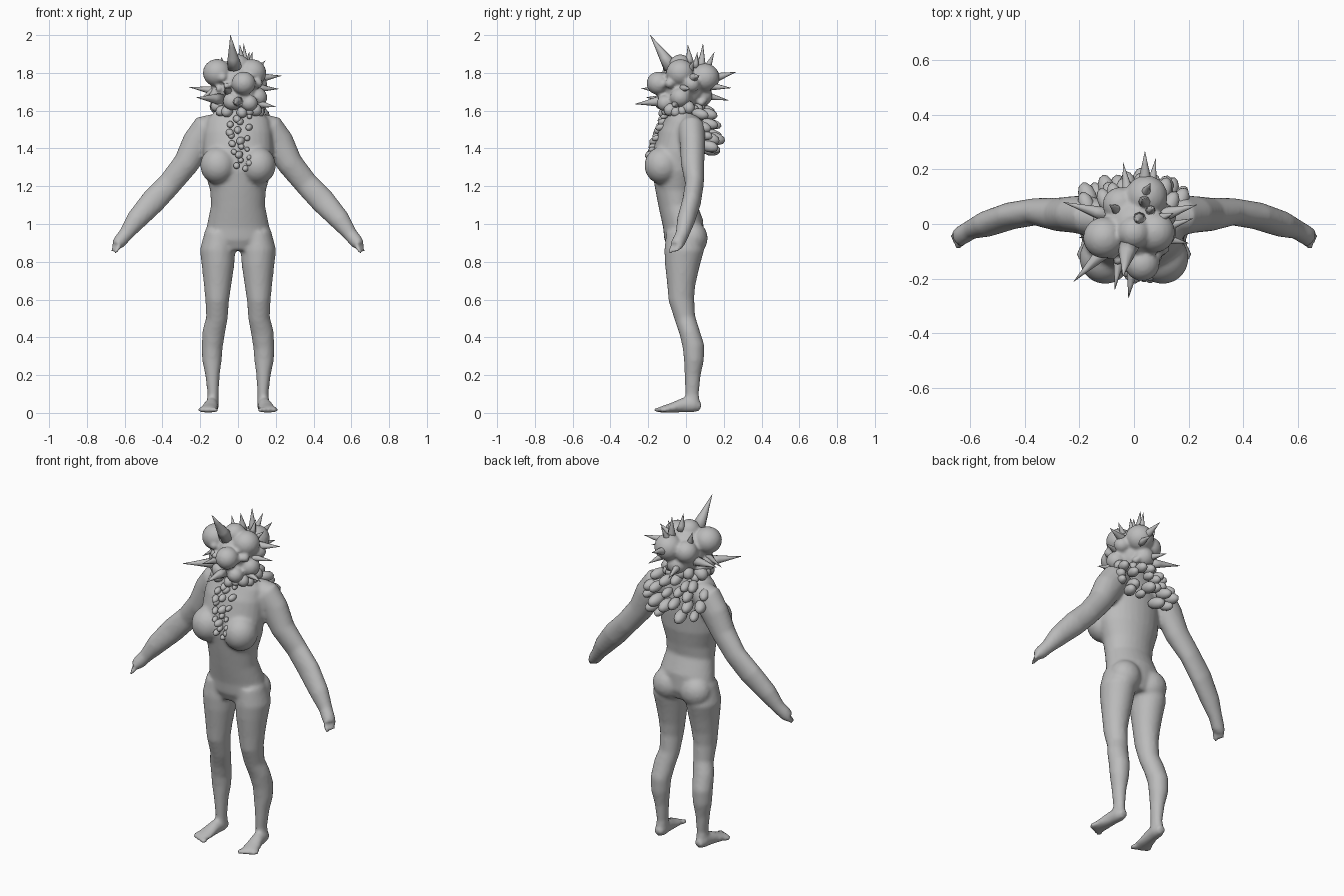
import bpy, bmesh, math, random
from mathutils import Vector, Matrix

random.seed(4)
skin = bpy.data.materials.new("grey_skin")
skin.diffuse_color = (0.5, 0.5, 0.5, 1)


def tube(bm, pts, ref=(0, 1, 0), n=20):
    """Loft of elliptical rings; each point is x, y, z, radius across, radius along ref."""
    pos = [Vector(p[:3]) for p in pts]
    rings = []
    for i, p in enumerate(pts):
        t = (pos[min(i + 1, len(pos) - 1)] - pos[max(i - 1, 0)]).normalized()
        u = Vector(ref)
        u = (u - t * u.dot(t)).normalized()
        v = t.cross(u)
        rings.append([bm.verts.new(pos[i] + v * p[3] * math.cos(a) + u * p[4] * math.sin(a))
                      for a in (2 * math.pi * k / n for k in range(n))])
    for a, b in zip(rings, rings[1:]):
        for k in range(n):
            bm.faces.new((a[k], a[(k + 1) % n], b[(k + 1) % n], b[k]))
    bm.faces.new(rings[0][::-1])
    bm.faces.new(rings[-1])


def blob(bm, c, r, axis=(0, 0, 1), sub=3):
    """Ellipsoid at c with radii r, its local z turned to axis."""
    rot = Vector(axis).to_track_quat('Z', 'Y').to_matrix().to_4x4()
    m = Matrix.Translation(c) @ rot @ Matrix.Diagonal((*r, 1))
    bmesh.ops.create_icosphere(bm, subdivisions=sub, radius=1, matrix=m)


def spike(bm, base, tip, r):
    """Slightly bulging, tapering horn."""
    b, t = Vector(base), Vector(tip)
    d = t - b
    ref = (1, 0, 0) if abs(d.x) < 0.7 * d.length else (0, 0, 1)
    tube(bm, [(*(b + d * f), r * s, r * s)
              for f, s in ((0, 1.2), (.3, .85), (.65, .42), (1, .03))], ref, 8)


def finish(name, bm, voxel=None, smooth=3):
    bmesh.ops.recalc_face_normals(bm, faces=bm.faces)
    for f in bm.faces:
        f.smooth = True
    me = bpy.data.meshes.new(name)
    bm.to_mesh(me)
    bm.free()
    me.materials.append(skin)
    ob = bpy.data.objects.new(name, me)
    bpy.context.collection.objects.link(ob)
    if voxel:
        m = ob.modifiers.new("fuse", 'REMESH')
        m.mode, m.voxel_size, m.use_smooth_shade = 'VOXEL', voxel, True
        s = ob.modifiers.new("soften", 'SMOOTH')
        s.factor, s.iterations = 0.5, smooth
    return ob


# Body: torso, limbs, breasts and buttocks fused into one skin
bm = bmesh.new()
tube(bm, [(0, -.01, .86, .12, .08), (0, -.01, .92, .18, .105), (0, -.015, 1.0, .163, .108),
          (0, -.045, 1.1, .143, .10), (0, -.05, 1.18, .148, .112), (0, -.05, 1.28, .178, .13),
          (0, -.045, 1.38, .185, .13), (0, -.03, 1.48, .18, .115), (0, -.02, 1.55, .165, .09),
          (0, -.02, 1.60, .12, .075), (0, -.02, 1.68, .09, .075)], n=28)
for s in (1, -1):
    blob(bm, (s * .105, -.125, 1.31), (.095, .095, .10))
    blob(bm, (s * .09, .035, .925), (.09, .08, .09))
    # leg
    tube(bm, [(s * .10, -.015, .96, .075, .09), (s * .108, -.01, .86, .094, .105),
              (s * .106, -.02, .78, .086, .092), (s * .108, -.025, .68, .073, .075),
              (s * .11, -.025, .6, .063, .068), (s * .112, -.005, .5, .057, .055),
              (s * .128, .018, .43, .06, .054), (s * .137, .04, .35, .056, .058),
              (s * .138, .042, .28, .052, .053), (s * .135, .035, .2, .038, .043),
              (s * .132, .032, .1, .029, .036), (s * .135, .035, .03, .034, .042)])
    # foot and toes
    tube(bm, [(s * .132, .078, .03, .022, .02), (s * .135, .04, .042, .036, .04),
              (s * .142, -.02, .04, .036, .038), (s * .152, -.08, .026, .045, .025),
              (s * .158, -.125, .019, .048, .018)], (0, 0, 1))
    for k in range(5):
        blob(bm, (s * (.118 + .02 * k), -.147 + .009 * k, .016), (.012, .026, .015))
    # arm and hand
    tube(bm, [(s * .10, .02, 1.53, .06, .06), (s * .165, .03, 1.50, .084, .072),
              (s * .215, .035, 1.43, .082, .068), (s * .275, .035, 1.32, .069, .062),
              (s * .36, .045, 1.215, .064, .05), (s * .45, .03, 1.12, .067, .05),
              (s * .54, .0, 1.02, .055, .048), (s * .595, -.02, .945, .038, .036),
              (s * .628, -.04, .905, .036, .036), (s * .645, -.052, .885, .026, .036)])
    for k in range(4):
        blob(bm, (s * (.655 - .006 * k), -.035 - .015 * k, .877 - .004 * k),
             (.011, .011, .03), (s * .6, -.25, -.75))
finish("body", bm, .011, 4)

# Head: lumpy skull with fused swollen lobes
bm = bmesh.new()
blob(bm, (0, -.01, 1.73), (.115, .12, .13))
for c, r in (((-.11, -.05, 1.80), .076), ((.03, -.145, 1.745), .064), ((.045, .1, 1.775), .078),
             ((.075, -.03, 1.80), .075), ((.1, -.03, 1.67), .055), ((-.1, -.04, 1.67), .055),
             ((-.03, -.12, 1.65), .05), ((.06, -.11, 1.64), .045), ((0, .08, 1.68), .06),
             ((-.05, .07, 1.76), .065), ((.11, .03, 1.74), .045), ((0, -.03, 1.84), .06)):
    blob(bm, c, (r, r, r * .97))
for k in range(22):
    a, h = random.uniform(0, 6.28), random.uniform(-.1, .1)
    q = math.sqrt(1 - (h / .14) ** 2)
    r = random.uniform(.015, .028)
    blob(bm, (.125 * q * math.cos(a), .14 * q * math.sin(a) - .01, 1.73 + h), (r, r, r))
finish("head", bm, .009, 2)

# Horns: one tall front horn and a crown of smaller spikes
bm = bmesh.new()
spike(bm, (-.02, -.08, 1.83), (-.04, -.19, 2.0), .034)
for base, tip, r in (
        ((-.09, .03, 1.70), (-.26, .08, 1.725), .025), ((-.09, -.08, 1.66), (-.22, -.21, 1.67), .028),
        ((.09, .03, 1.77), (.23, .07, 1.785), .026), ((.09, -.02, 1.72), (.215, .02, 1.715), .022),
        ((.09, -.05, 1.64), (.20, -.07, 1.62), .022), ((.0, -.13, 1.65), (-.02, -.27, 1.635), .025),
        ((-.05, -.1, 1.70), (-.07, -.24, 1.72), .022), ((.02, .02, 1.85), (.01, .01, 1.95), .020),
        ((.04, .08, 1.82), (.03, .09, 1.955), .022), ((.06, .05, 1.83), (.075, .06, 1.91), .016),
        ((.04, .11, 1.82), (.06, .15, 1.91), .018), ((-.06, .05, 1.80), (-.09, .07, 1.885), .018),
        ((.09, .02, 1.81), (.145, .04, 1.865), .018), ((.04, .14, 1.77), (.04, .265, 1.805), .024),
        ((.06, .12, 1.73), (.08, .24, 1.72), .020), ((-.02, .1, 1.68), (-.04, .225, 1.655), .020),
        ((-.1, -.03, 1.73), (-.2, -.05, 1.66), .02)):
    spike(bm, base, tip, r)
finish("horns", bm)

# Neck collar: ring of lumps under the jaw
bm = bmesh.new()
for k in range(18):
    a = 2 * math.pi * k / 18
    r = random.uniform(.024, .038)
    blob(bm, (.115 * math.cos(a), -.02 + .095 * math.sin(a), 1.615 + random.uniform(-.025, .02)),
         (r, r, r * 1.2), (math.cos(a), math.sin(a), -.5), 2)
finish("neck_collar", bm)

# Back growths: rounded lobes fanned across the shoulder blades
bm = bmesh.new()
for row, (z, half, y) in enumerate(((1.585, .12, .085), (1.525, .16, .105), (1.465, .16, .11),
                                    (1.41, .12, .11))):
    n = 6 if row in (1, 2) else 5
    for k in range(n):
        f = 2 * k / (n - 1) - 1
        if row == 3 and abs(f) < .3:
            continue
        x = f * half + random.uniform(-.015, .015)
        r = random.uniform(.024, .034)
        blob(bm, (x, y + .025 - 1.8 * x * x + random.uniform(-.01, .02), z + random.uniform(-.015, .015)),
             (r, r, r * 1.7), (f * .4, 1, -.25), 2)
finish("back_growths", bm)

# Chest growths: small lumps trailing down the breastbone
bm = bmesh.new()
for k in range(20):
    z = 1.57 - k * .0145
    x = .01 + random.uniform(-.055, .065)
    y = -.115 - .075 * min(1, (1.57 - z) / .2)
    r = random.uniform(.012, .022)
    blob(bm, (x, y, z), (r, r, r * 1.5), (random.uniform(-.4, .4), -1, -.3), 2)
finish("chest_growths", bm)
